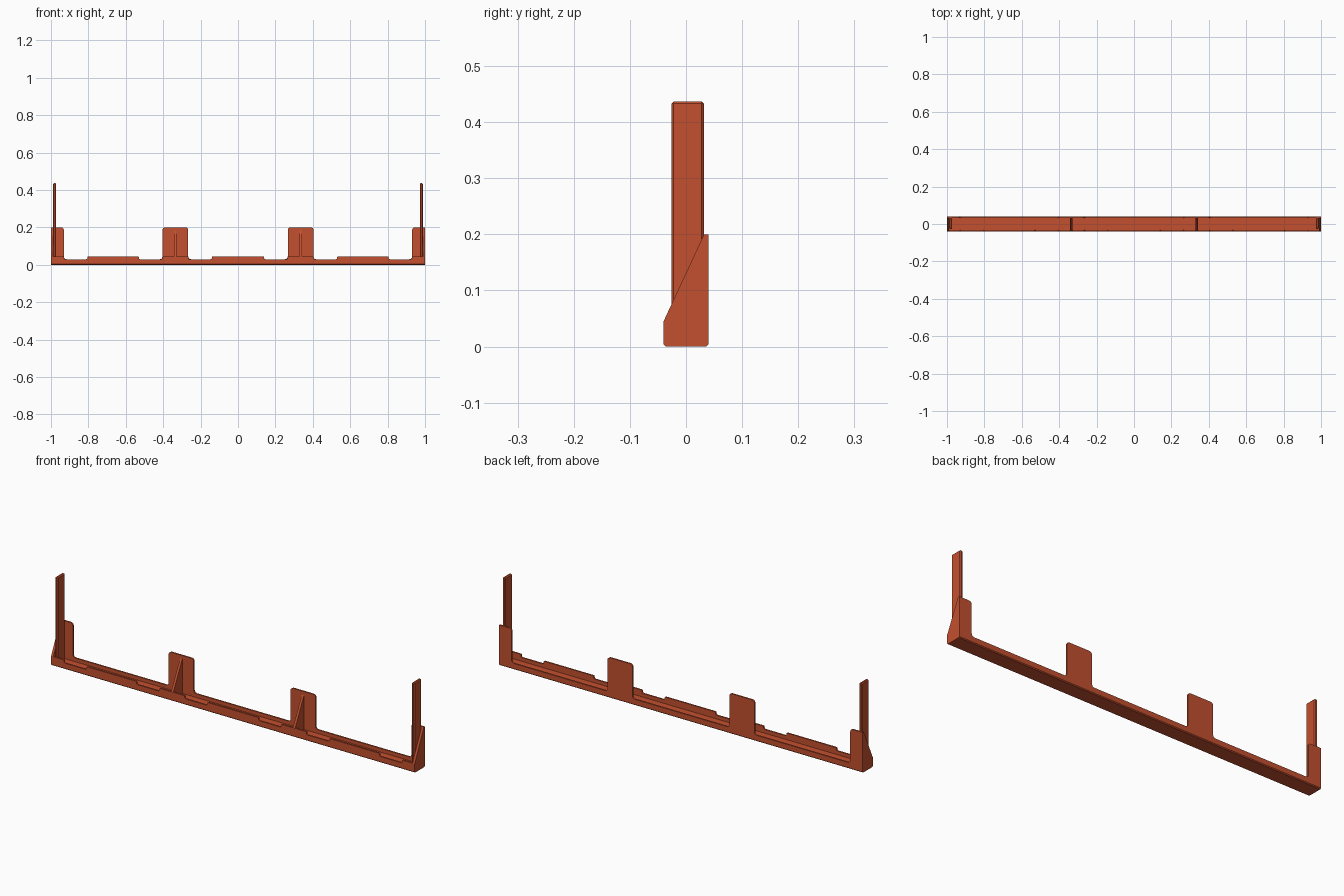
import bpy, math
from mathutils import Vector

if "Cube" in bpy.data.objects:
    bpy.data.objects.remove(bpy.data.objects["Cube"])

orange = bpy.data.materials.new("burnt orange")
orange.diffuse_color = (0.55, 0.08, 0.028, 1)
orange.use_nodes = True
orange.node_tree.nodes["Principled BSDF"].inputs["Base Color"].default_value = orange.diffuse_color


def extrude(name, profile, axis, a, b, bevel=0):
    """Extrude a 2D profile along x (profile = y,z), y (profile = x,z) or z (profile = x,y)."""
    place = {'x': lambda p, t: (t, p[0], p[1]),
             'y': lambda p, t: (p[0], t, p[1]),
             'z': lambda p, t: (p[0], p[1], t)}[axis]
    n = len(profile)
    verts = [place(p, a) for p in profile] + [place(p, b) for p in profile]
    faces = [tuple(range(n)), tuple(range(2 * n - 1, n - 1, -1))]
    faces += [(i, i + n, (i + 1) % n + n, (i + 1) % n) for i in range(n)]
    me = bpy.data.meshes.new(name)
    me.from_pydata(verts, [], faces)
    me.materials.append(orange)
    ob = bpy.data.objects.new(name, me)
    bpy.context.collection.objects.link(ob)
    # make normals point outwards
    bpy.ops.object.select_all(action='DESELECT')
    bpy.context.view_layer.objects.active = ob
    ob.select_set(True)
    bpy.ops.object.mode_set(mode='EDIT')
    bpy.ops.mesh.select_all(action='SELECT')
    bpy.ops.mesh.normals_make_consistent(inside=False)
    bpy.ops.object.mode_set(mode='OBJECT')
    if bevel:
        m = ob.modifiers.new("chamfer", 'BEVEL')
        m.width, m.segments = bevel, 1
        m.limit_method, m.angle_limit = 'ANGLE', math.radians(40)
    return ob


def rounded(points, steps=4):
    """Round each corner of a profile; points are (x, z, radius)."""
    out = []
    for i, (x, z, r) in enumerate(points):
        p = Vector((x, z))
        if r == 0:
            out.append((x, z))
            continue
        d0 = (Vector(points[i - 1][:2]) - p).normalized()
        d1 = (Vector(points[(i + 1) % len(points)][:2]) - p).normalized()
        for k in range(steps + 1):
            t = k / steps * math.pi / 2
            q = p + r * (d0 * (1 - math.sin(t)) + d1 * (1 - math.cos(t)))
            out.append((q.x, q.y))
    return out


BACK, FRONT, T = 0.04, -0.04, 0.008
R = 0.014

# Floor of the tray with chamfered lower edges
extrude("floor", [(FRONT, 0.012), (FRONT, 0.004), (FRONT + 0.004, 0), (BACK - 0.004, 0),
                  (BACK, 0.004), (BACK, 0.012)], 'x', -0.997, 0.997)

# Back wall: low strip with two full tabs and a half tab at each end
wall = [(-1, 0.004, 0), (-1, 0.2, 0), (-0.931, 0.2, R), (-0.931, 0.03, R)]
for c in (-0.335, 0.335):
    wall += [(c - 0.069, 0.03, R), (c - 0.069, 0.2, R), (c + 0.069, 0.2, R), (c + 0.069, 0.03, R)]
wall += [(0.931, 0.03, R), (0.931, 0.2, R), (1, 0.2, 0), (1, 0.004, 0)]
extrude("back_wall", rounded(wall), 'y', BACK - T, BACK)

# Front lip with shallow notches beside the tabs
lip = [(-1, 0.004, 0), (-1, 0.045, 0)]
for a, b in ((-0.93, -0.805), (-0.53, -0.405), (-0.265, -0.14),
             (0.14, 0.265), (0.405, 0.53), (0.805, 0.93)):
    lip += [(a, 0.045, 0.004), (a, 0.03, 0.007), (b, 0.03, 0.007), (b, 0.045, 0.004)]
lip += [(1, 0.045, 0), (1, 0.004, 0)]
extrude("front_lip", rounded(lip), 'y', FRONT, FRONT + T)

# Thin sloping ribs that brace the middle tabs
for c in (-0.335, 0.335):
    extrude("tab_rib", [(FRONT + 0.002, 0.008), (FRONT + 0.002, 0.045), (BACK - T, 0.183),
                        (BACK - T, 0.008)], 'x', c - 0.006, c + 0.006)

for s, side in ((-1, "left"), (1, "right")):
    # Sloping end plates
    extrude(side + "_end_plate", [(FRONT, 0.004), (FRONT + 0.004, 0), (BACK - 0.004, 0),
                                  (BACK, 0.004), (BACK, 0.2), (BACK - T, 0.2), (FRONT, 0.045)],
            'x', s * 0.988, s * 1.0)
    # Tall flat uprights just inside the end plates
    extrude(side + "_upright", [(-0.026, 0.008), (0.032, 0.008), (0.032, 0.437), (-0.026, 0.437)],
            'x', s * 0.973, s * 0.988, 0.004)
